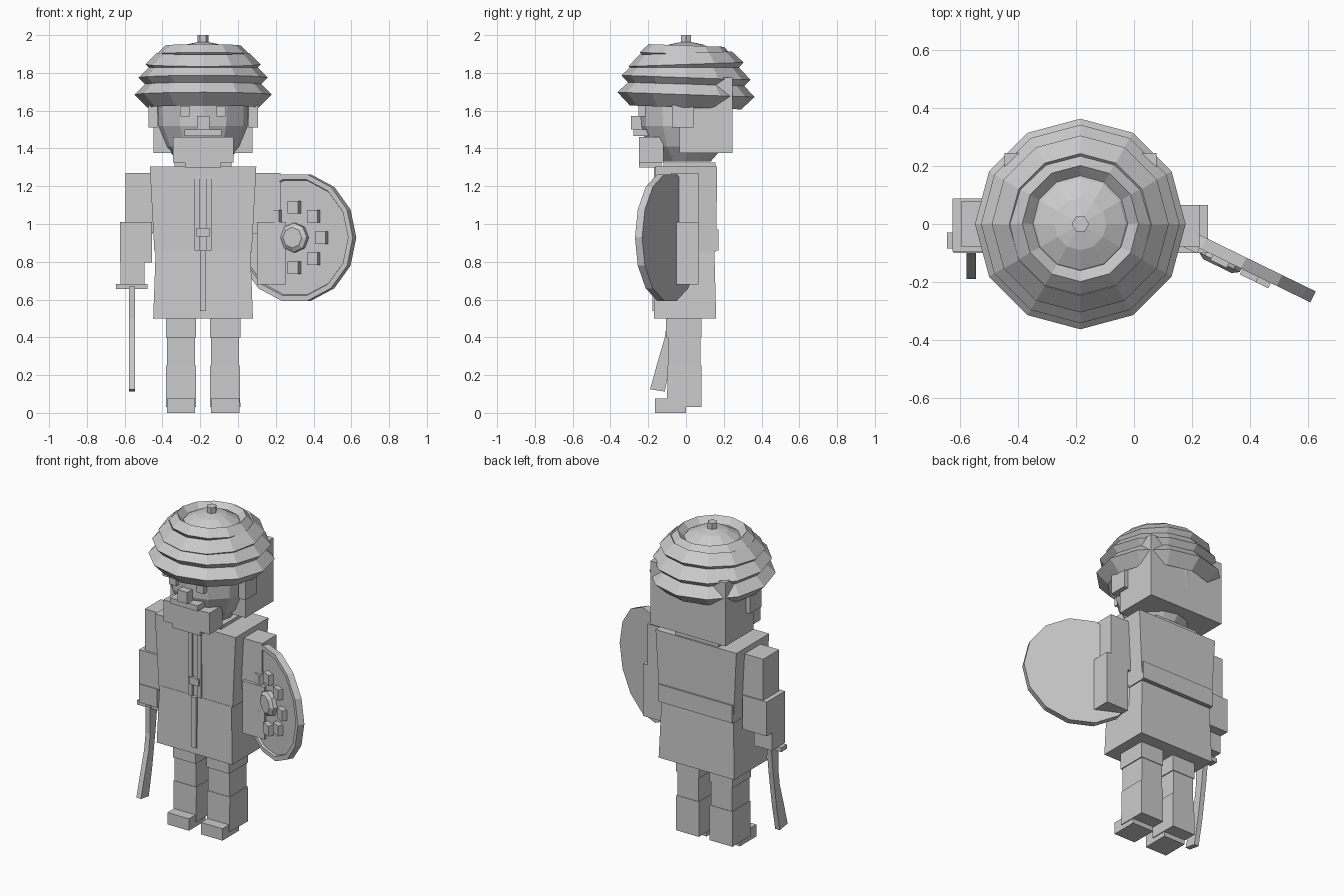
import bpy, bmesh, math
from mathutils import Matrix, Vector

if "Cube" in bpy.data.objects:
    bpy.data.objects.remove(bpy.data.objects["Cube"])

CX = -0.185  # body centre line
grey = bpy.data.materials.new("plain grey")
grey.diffuse_color = (0.6, 0.6, 0.6, 1)
grey.use_nodes = True
grey.node_tree.nodes["Principled BSDF"].inputs["Base Color"].default_value = grey.diffuse_color


def add(name, bm, matrix=None):
    if matrix:
        bm.transform(matrix)
    bmesh.ops.recalc_face_normals(bm, faces=bm.faces[:])
    mesh = bpy.data.meshes.new(name)
    bm.to_mesh(mesh)
    bm.free()
    mesh.materials.append(grey)
    ob = bpy.data.objects.new(name, mesh)
    bpy.context.collection.objects.link(ob)
    return ob


def box(name, x, y, z, top=(1, 1), matrix=None):
    """Box from ranges; top scales the upper face in x and y."""
    bm = bmesh.new()
    bmesh.ops.create_cube(bm, size=1)
    for v in bm.verts:
        s = top if v.co.z > 0 else (1, 1)
        v.co = Vector(((x[0] + x[1]) / 2 + v.co.x * (x[1] - x[0]) * s[0],
                       (y[0] + y[1]) / 2 + v.co.y * (y[1] - y[0]) * s[1],
                       z[0] if v.co.z < 0 else z[1]))
    return add(name, bm, matrix)


def lathe(name, profile, sides, matrix, closed=False):
    """Revolve (radius, height) points around z."""
    bm = bmesh.new()
    rings = [[bm.verts.new((r * math.cos(math.tau * i / sides),
                            r * math.sin(math.tau * i / sides), h))
              for i in range(sides)] for r, h in profile]
    pairs = list(zip(rings, rings[1:]))
    if closed:
        pairs.append((rings[-1], rings[0]))
    else:
        bm.faces.new(rings[0])
        bm.faces.new(rings[-1])
    for a, b in pairs:
        for i in range(sides):
            j = (i + 1) % sides
            bm.faces.new((a[i], a[j], b[j], b[i]))
    return add(name, bm, matrix)


def centred(half):
    return (CX - half, CX + half)


axis = Matrix.Translation((CX, 0, 0))

# Head, hair, neck
lathe("head", [(.13, 1.33), (.2, 1.41), (.245, 1.52), (.25, 1.72)], 12, axis)
box("hair", centred(.262), (-.035, .245), (1.375, 1.775))
box("neck", centred(.15), (-.12, .155), (1.29, 1.325))

# Face
for side in (-1, 1):
    e, ear = CX + side * .095, CX + side * .265
    box("eye", (e - .024, e + .024), (-.252, -.18), (1.57, 1.625))
    box("ear", (ear - .025, ear + .025), (-.075, .04), (1.51, 1.63))
box("nose", centred(.033), (-.29, -.2), (1.5, 1.572))
box("moustache", centred(.097), (-.278, -.2), (1.465, 1.5))
box("beard", centred(.16), (-.25, -.12), (1.325, 1.46))
box("beard_tip", centred(.096), (-.25, -.13), (1.3, 1.33))

# Wrapped turban: stacked diamond-section rings, slightly tilted
for R, r, z, tilt in ((.295, .068, 1.685, -2), (.275, .067, 1.775, -2),
                      (.245, .06, 1.845, 2), (.2, .045, 1.9, -2)):
    lathe("turban_wrap", [(R + r, 0), (R, r), (R - r, 0), (R, -r)], 12,
          Matrix.Translation((CX, 0, z)) @ Matrix.Rotation(math.radians(tilt), 4, 'X'), True)
lathe("turban_crown", [(.23, 1.7), (.2, 1.87), (.157, 1.915), (.09, 1.95), (.02, 1.965)], 12, axis)
lathe("turban_knob", [(.03, 1.95), (.03, 2.0)], 6, axis)

# Coat
box("coat_top", centred(.258), (-.158, .16), (.855, 1.305), (1.093, 1.03))
box("coat_skirt", centred(.264), (-.17, .16), (.5, .86), (.95, .94))
box("back_belt", centred(.258), (.1, .172), (.86, .97))
for side in (-1, 1):
    x = CX + side * .03
    box("coat_trim", (x - .014, x + .014), (-.17, -.15), (.86, 1.3))
box("skirt_trim", centred(.016), (-.178, -.15), (.54, .86))
box("buckle", centred(.034), (-.178, -.15), (.935, .98))

# Sword arm
box("upper_arm", (-.595, -.45), (-.08, .08), (.95, 1.27))
box("forearm", (-.625, -.455), (-.095, .088), (.795, 1.01))
box("hand", (-.622, -.495), (-.1, .03), (.68, .797))

# Shield arm
box("upper_arm", (.08, .225), (-.08, .065), (.95, 1.27))
box("forearm", (.1, .255), (-.1, .065), (.68, 1.01))

# Curved sword and guard
box("sword_guard", (-.645, -.48), (-.085, -.03), (.655, .682))
bm = bmesh.new()
edge = [(-.1, -.025, .67), (-.098, -.045, .5), (-.112, -.06, .4),
        (-.15, -.08, .27), (-.19, -.112, .125)]
rows = []
for front, back, z in edge:
    tip = -.012 if z < .2 else 0
    rows.append([bm.verts.new(p) for p in (
        (-.577, front, z), (-.545, front, z),
        (-.545, back, z + tip), (-.577, back, z + tip))])
for a, b in zip(rows, rows[1:]):
    for i in range(4):
        j = (i + 1) % 4
        bm.faces.new((a[i], a[j], b[j], b[i]))
bm.faces.new(rows[0])
bm.faces.new(rows[-1])
add("sword_blade", bm)

# Round shield: local z is the outward normal, local x runs along its width
a = math.radians(26)
along = Vector((math.cos(a), -math.sin(a), 0))
out = Vector((-math.sin(a), -math.cos(a), 0))
up = out.cross(along)
face = Matrix((along, up, out)).transposed().to_4x4()
face.translation = (.318, -.082, .928)
lathe("shield", [(.343, 0), (.343, .042), (.315, .042), (.31, .03)], 14, face)
lathe("shield_boss", [(.078, .03), (.078, .055), (.055, .07)], 8, face)
for i in range(8):
    t = math.tau * i / 8
    x, y = .16 * math.cos(t), .16 * math.sin(t)
    box("shield_stud", (x - .031, x + .031), (y - .033, y + .033), (.025, .062), matrix=face)

# Legs
for side in (-1, 1):
    x = CX + side * .117
    box("thigh", (x - .074, x + .074), (-.095, .078), (.25, .42))
    box("trouser_cuff", (x - .08, x + .08), (-.105, .082), (.4, .52))
    box("boot", (x - .08, x + .08), (-.1, .083), (.03, .25), (.99, .98))
    box("foot", (x - .075, x + .075), (-.165, .0), (0, .075))
